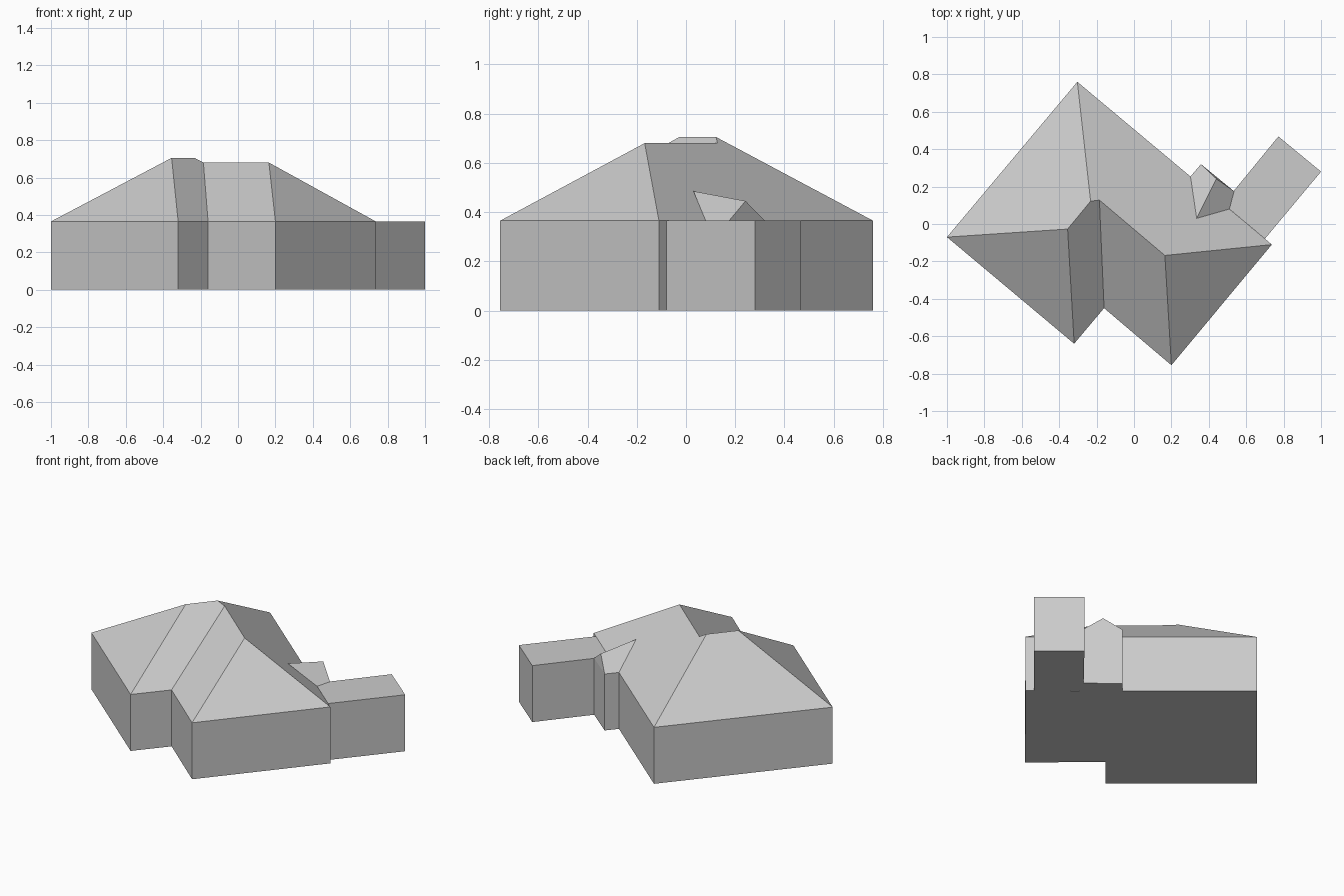
import bpy
import bmesh

cube = bpy.data.objects.get("Cube")
if cube:
    bpy.data.objects.remove(cube, do_unlink=True)

EAVES = 0.365

grey = bpy.data.materials.new("plain grey")
grey.use_nodes = True
colour = (0.6, 0.6, 0.6, 1)
grey.diffuse_color = colour
grey.node_tree.nodes["Principled BSDF"].inputs["Base Color"].default_value = colour


def block(name, outline, peaks=(), roof=None):
    """Raise walls from an outline; roof faces use eaves points, then peaks."""
    bm = bmesh.new()
    base = [bm.verts.new((x, y, 0)) for x, y in outline]
    eaves = [bm.verts.new((x, y, EAVES)) for x, y in outline]
    points = eaves + [bm.verts.new(p) for p in peaks]
    n = len(outline)
    for i in range(n):
        j = (i + 1) % n
        bm.faces.new((base[i], base[j], eaves[j], eaves[i]))
    bm.faces.new(base[::-1])
    for face in roof or [range(n)]:
        bm.faces.new([points[i] for i in face])
    bmesh.ops.recalc_face_normals(bm, faces=bm.faces)
    mesh = bpy.data.meshes.new(name)
    bm.to_mesh(mesh)
    bm.free()
    mesh.materials.append(grey)
    obj = bpy.data.objects.new(name, mesh)
    bpy.context.collection.objects.link(obj)
    return obj


# Main house: stepped plan with two joined hipped roofs
west, notch_out, notch_in, south, east, north = range(6)
high_a, high_b, low_a, low_b = range(6, 10)
block(
    "main_house",
    [(-1, -0.07), (-0.32, -0.64), (-0.16, -0.45),
     (0.2, -0.755), (0.737, -0.11), (-0.303, 0.76)],
    [(-0.355, -0.027, 0.705), (-0.232, 0.122, 0.705),
     (-0.185, 0.128, 0.68), (0.165, -0.168, 0.68)],
    [(west, notch_out, high_a),
     (notch_out, notch_in, low_a, high_b, high_a),
     (notch_in, south, low_b, low_a),
     (south, east, low_b),
     (east, north, high_b, low_a, low_b),
     (north, west, high_a, high_b)],
)

# Flat-roofed wing on the back left side
block("flat_wing", [(0.477, 0.108), (0.7, -0.079), (1, 0.28), (0.772, 0.468)])

# Small gabled bay whose ridge runs into the main roof
block(
    "gabled_bay",
    [(0.302, 0.254), (0.51, 0.08), (0.535, 0.175), (0.358, 0.32)],
    [(0.335, 0.03, 0.485), (0.44, 0.242, 0.445)],
    [(0, 1, 4), (1, 2, 5, 4), (2, 3, 5), (3, 0, 4, 5)],
)
